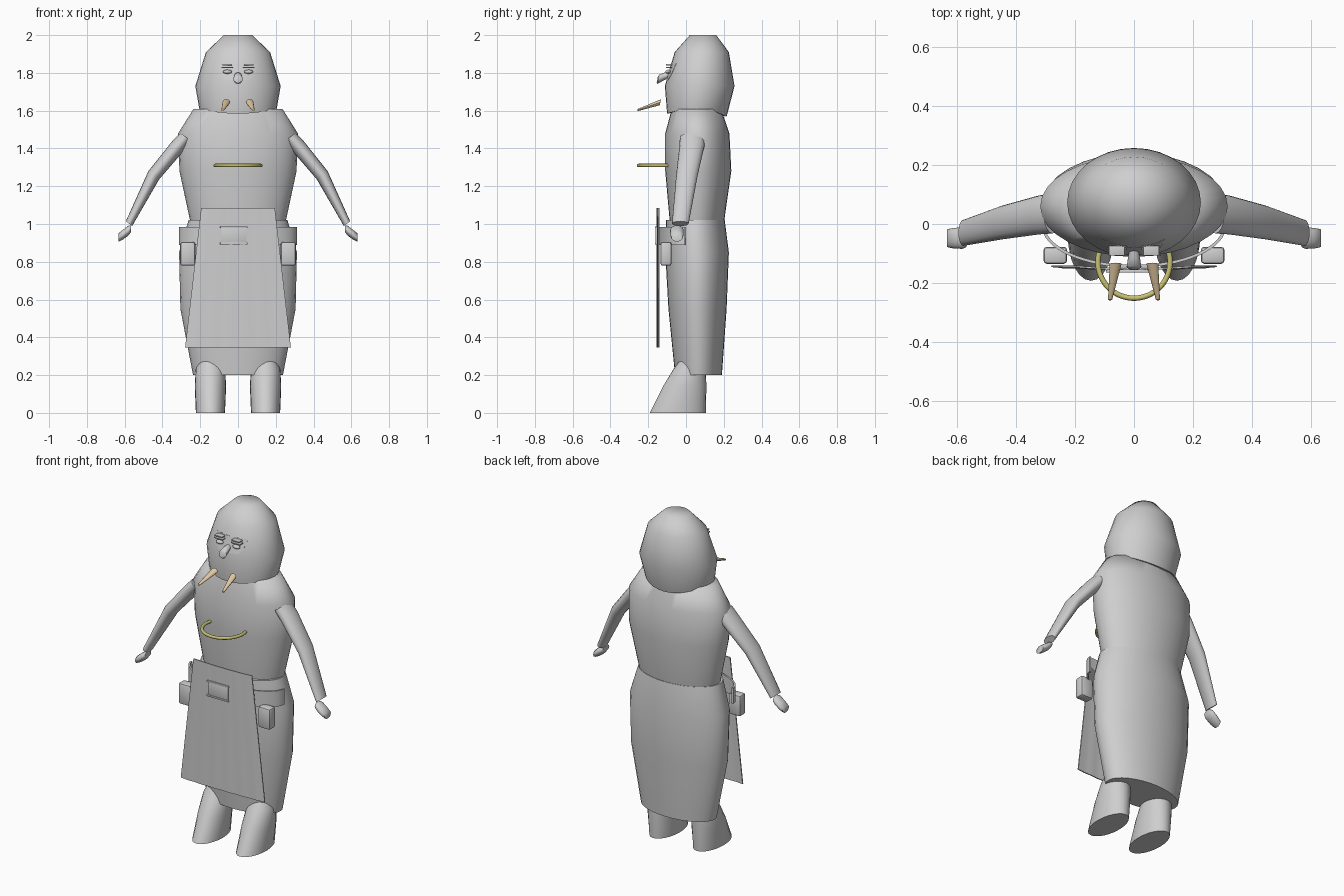
import bpy, bmesh
from math import sin, cos, pi, sqrt
from mathutils import Vector

if "Cube" in bpy.data.objects:
    bpy.data.objects.remove(bpy.data.objects["Cube"])


def material(name, rgb):
    m = bpy.data.materials.new(name)
    m.use_nodes = True
    m.diffuse_color = (*rgb, 1)
    m.node_tree.nodes["Principled BSDF"].inputs["Base Color"].default_value = (*rgb, 1)
    return m


grey = material("clay grey", (0.62, 0.62, 0.62))
tan = material("horn tan", (0.76, 0.59, 0.36))
gold = material("dull gold", (0.58, 0.54, 0.17))


def finish(name, bm, mat, angle=40):
    bmesh.ops.recalc_face_normals(bm, faces=bm.faces)
    mesh = bpy.data.meshes.new(name)
    bm.to_mesh(mesh)
    bm.free()
    mesh.materials.append(mat)
    ob = bpy.data.objects.new(name, mesh)
    bpy.context.collection.objects.link(ob)
    bpy.ops.object.select_all(action='DESELECT')
    ob.select_set(True)
    bpy.context.view_layer.objects.active = ob
    bpy.ops.object.shade_smooth_by_angle(angle=angle * pi / 180)


def skin(bm, rings, wrap):
    rows = [[bm.verts.new(p) for p in ring] for ring in rings]
    n = len(rows[0])
    for a, b in zip(rows, rows[1:]):
        for i in range(n if wrap else n - 1):
            j = (i + 1) % n
            bm.faces.new((a[i], a[j], b[j], b[i]))
    return rows


def loft(name, rings, mat, angle=40):
    """Capped solid through closed rings."""
    bm = bmesh.new()
    rows = skin(bm, rings, True)
    bm.faces.new(rows[0])
    bm.faces.new(rows[-1])
    finish(name, bm, mat, angle)


def sheet(name, rows, depth, mat):
    """Thin cloth or leather panel through open rows, thickened along y."""
    bm = bmesh.new()
    skin(bm, rows, False)
    bmesh.ops.recalc_face_normals(bm, faces=bm.faces)
    bmesh.ops.solidify(bm, geom=bm.faces[:], thickness=depth)
    finish(name, bm, mat)


def oval(center, u, v, seg=24):
    c, u, v = Vector(center), Vector(u), Vector(v)
    return [c + u * cos(2 * pi * i / seg) + v * sin(2 * pi * i / seg) for i in range(seg)]


def level(z, half, y0, y1, x=0, seg=32):
    """Horizontal oval spanning y0 to y1."""
    return oval((x, (y0 + y1) / 2, z), (half, 0, 0), (0, (y1 - y0) / 2, 0), seg)


def box(name, center, size, mat, bevel):
    bm = bmesh.new()
    bmesh.ops.create_cube(bm, size=1)
    bmesh.ops.scale(bm, vec=size, verts=bm.verts)
    bmesh.ops.bevel(bm, geom=bm.edges[:], offset=bevel, segments=2, affect='EDGES', profile=0.5)
    bmesh.ops.translate(bm, vec=center, verts=bm.verts)
    finish(name, bm, mat)


# Head hood, lower rim dipping at front and back
head = [level(1.61, 0.205, -0.10, 0.215), level(1.73, 0.226, -0.112, 0.257),
        level(1.91, 0.17, -0.06, 0.227), level(2.0, 0.075, 0.02, 0.16)]
for i, p in enumerate(head[0]):
    s = sin(2 * pi * i / 32)
    p.z -= (0.042 if s > 0 else 0.026) * s * s
loft("head", head, grey, 60)

# Torso and skirt
loft("torso", [level(1.0, 0.25, -0.085, 0.20), level(1.28, 0.31, -0.11, 0.24),
               level(1.48, 0.317, -0.11, 0.23), level(1.61, 0.235, -0.075, 0.185)], grey, 70)
loft("skirt", [level(0.2, 0.238, -0.058, 0.19), level(0.55, 0.305, -0.093, 0.215),
               level(0.85, 0.312, -0.11, 0.227), level(1.02, 0.262, -0.105, 0.205)], grey)


# Face panel lying flush on the front of the head
def head_front(x, z):
    t = (z - 1.73) / 0.18
    half, mid, depth = 0.226 - 0.056 * t, 0.0725 + 0.011 * t, 0.1845 - 0.041 * t
    return mid - depth * sqrt(1 - (x / half) ** 2)


panel = [[Vector((w * k / 4, head_front(w * k / 4, z) - 0.001, z)) for k in range(-4, 5)]
         for z, w in ((1.762, 0.065), (1.79, 0.09), (1.85, 0.105))]
sheet("face_panel", panel, 0.002, grey)

# Nose
loft("nose", [oval((0, -0.085, 1.79), (0.015, 0, 0), (0, 0.004, 0.014)),
              oval((0, -0.12, 1.779), (0.021, 0, 0), (0, 0.004, 0.022)),
              oval((0, -0.146, 1.766), (0.025, 0, 0), (0, 0.004, 0.024)),
              oval((0, -0.152, 1.764), (0.017, 0, 0), (0, 0.003, 0.017))], grey)

for side, s in (("left", 1), ("right", -1)):
    # Eyes and double brows
    bm = bmesh.new()
    bmesh.ops.create_uvsphere(bm, u_segments=16, v_segments=8, radius=1)
    bmesh.ops.scale(bm, vec=(0.024, 0.014, 0.011), verts=bm.verts)
    bmesh.ops.translate(bm, vec=(0.056 * s, -0.095, 1.806), verts=bm.verts)
    finish(side + "_eye", bm, grey)
    for k, z in enumerate((1.829, 1.843)):
        box(f"{side}_brow_{k + 1}", (0.057 * s, -0.09, z), (0.06 - 0.008 * k, 0.034, 0.007), grey, 0.002)

    # Tusks
    loft(side + "_tusk", [oval((0.062 * s, -0.135, 1.645), (0.02, 0, 0), (0, 0.004, 0.016), 12),
                          oval((0.081 * s, -0.257, 1.603), (0.007, 0, 0), (0, 0.001, 0.006), 12)], tan)

    # Arm: rings perpendicular to the arm, in (x, y, z, radius, radius along y)
    rings = []
    for x, y, z, r, ry in ((0.275, 0.034, 1.46, 0.038, 0.066), (0.32, 0.031, 1.41, 0.04, 0.066),
                           (0.446, 0.005, 1.258, 0.036, 0.057), (0.577, -0.03, 1.002, 0.021, 0.044)):
        rings.append(oval((x * s, y, z), Vector((0.8 * s, 0, 0.6)) * r, (0, ry, 0), 16))
    loft(side + "_arm", rings, grey)

    # Mitten hand
    rings = []
    for x, z, r, ry in ((0.566, 0.975, 0.018, 0.03), (0.58, 0.965, 0.026, 0.036),
                        (0.61, 0.943, 0.026, 0.035), (0.632, 0.929, 0.022, 0.03)):
        rings.append(oval((x * s, -0.048, z), (0, 0, r), (0, ry, 0), 16))
    loft(side + "_hand", rings, grey, 60)

    # Boot sloping back under the hem
    x = 0.146 * s
    loft(side + "_boot", [level(0, 0.077, -0.192, 0.105, x, 24),
                          level(0.14, 0.083, -0.122, 0.108, x, 24),
                          level(0.23, 0.078, -0.068, 0.105, x, 24),
                          level(0.32, 0.05, 0.0, 0.10, x, 24)], grey)

    # Belt pouch
    box(side + "_pouch", (0.266 * s, -0.106, 0.842), (0.08, 0.058, 0.126), grey, 0.012)

# Belt wrapped around the front
arc = [pi + pi * k / 32 for k in range(33)]
belt = [[Vector((0.312 * cos(a), -0.005 + 0.143 * sin(a), z)) for a in arc] for z in (0.89, 0.985)]
sheet("belt", belt, 0.01, grey)

# Apron with gentle folds, and its pocket
apron = []
for z, w in ((1.085, 0.195), (0.72, 0.237), (0.345, 0.28)):
    drop = 1.085 - z
    apron.append([Vector((w * k / 12, -0.147 - 0.008 * (1 - (k / 12) ** 2)
                          + 0.002 * drop * cos(k * 1.6), z)) for k in range(-12, 13)])
sheet("apron", apron, 0.006, grey)
box("pocket", (-0.022, -0.157, 0.938), (0.135, 0.008, 0.095), grey, 0.002)
for name, z in (("pocket_top_band", 0.983), ("pocket_bottom_band", 0.897)):
    box(name, (-0.022, -0.16, z), (0.145, 0.009, 0.01), grey, 0.002)

# Open necklace hoop
hoop = []
for k in range(33):
    a = pi - 0.3 + (pi + 0.6) * k / 32
    out = Vector((cos(a), sin(a), 0))
    hoop.append(oval(out * 0.122 + Vector((0, -0.129, 1.31)), out * 0.009, (0, 0, 0.009), 12))
loft("necklace", hoop, gold)
